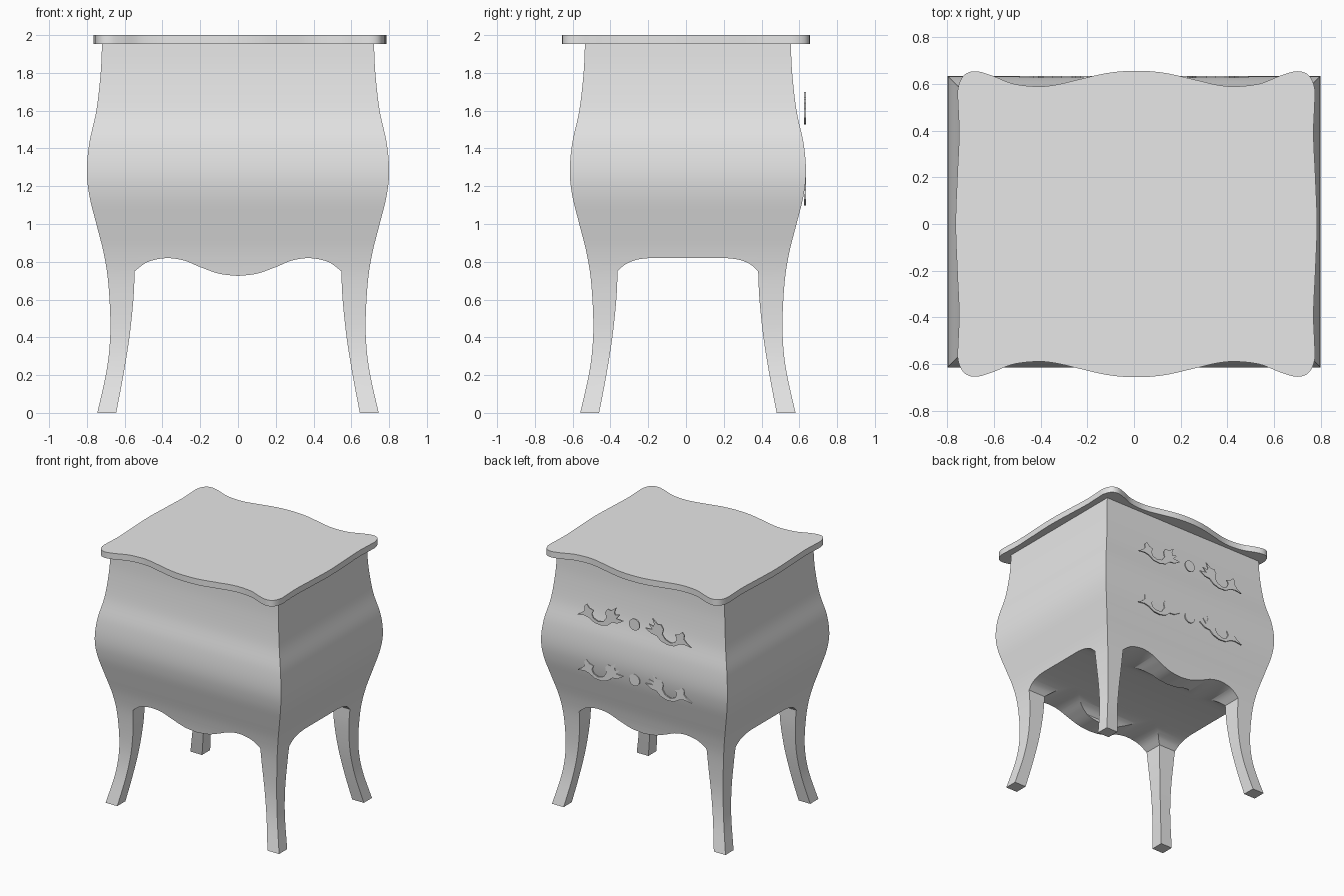
import bpy, bmesh, math

cube = bpy.data.objects.get("Cube")
if cube:
    bpy.data.objects.remove(cube, do_unlink=True)

grey = bpy.data.materials.new("plain_grey")
grey.use_nodes = True
grey.diffuse_color = (0.8, 0.8, 0.8, 1)
grey.node_tree.nodes["Principled BSDF"].inputs["Base Color"].default_value = (0.8, 0.8, 0.8, 1)

BODY_Y = 0.01     # the carcass sits slightly to the back
DEPTH_CUT = 0.175  # half depth is half width minus this


def spline(pts, closed=False, steps=6):
    """Catmull-Rom curve through 2D points."""
    n = len(pts)
    get = (lambda i: pts[i % n]) if closed else (lambda i: pts[min(max(i, 0), n - 1)])
    out = []
    for i in range(n if closed else n - 1):
        a, b, c, d = (get(i + k) for k in (-1, 0, 1, 2))
        for s in range(steps):
            t = s / steps
            out.append(tuple(
                0.5 * (2 * q + (r - p) * t + (2 * p - 5 * q + 4 * r - w) * t * t
                       + (3 * q - p - 3 * r + w) * t ** 3)
                for p, q, r, w in zip(a, b, c, d)))
    if not closed:
        out.append(tuple(pts[-1]))
    return out


def finish(bm, name):
    bmesh.ops.recalc_face_normals(bm, faces=bm.faces)
    mesh = bpy.data.meshes.new(name)
    bm.to_mesh(mesh)
    bm.free()
    mesh.materials.append(grey)
    obj = bpy.data.objects.new(name, mesh)
    bpy.context.collection.objects.link(obj)
    return obj


def activate(obj):
    bpy.ops.object.select_all(action='DESELECT')
    obj.select_set(True)
    bpy.context.view_layer.objects.active = obj


def smooth(obj):
    activate(obj)
    bpy.ops.object.shade_smooth_by_angle(angle=math.radians(30))


def prism(name, outline, place, start, end):
    """Extrude a 2D outline; place(u, v, w) maps it into space."""
    bm = bmesh.new()
    rings = [[bm.verts.new(place(u, v, w)) for u, v in outline] for w in (start, end)]
    n = len(outline)
    for ring in rings:
        bm.faces.new(ring)
    for i in range(n):
        j = (i + 1) % n
        bm.faces.new((rings[0][i], rings[0][j], rings[1][j], rings[1][i]))
    return finish(bm, name)


# Carcass: bulging rectangular loft from feet to top
profile = spline([(.745, 0), (.70, .2), (.68, .35), (.676, .5), (.688, .7), (.712, .85),
                  (.75, 1.0), (.787, 1.15), (.80, 1.28), (.787, 1.43), (.75, 1.6),
                  (.727, 1.8), (.72, 1.955)])
bm = bmesh.new()
rings = []
for hx, z in profile:
    hy = hx - DEPTH_CUT
    rings.append([bm.verts.new((sx * hx, BODY_Y + sy * hy, z))
                  for sx, sy in ((-1, -1), (1, -1), (1, 1), (-1, 1))])
for low, high in zip(rings, rings[1:]):
    for i in range(4):
        j = (i + 1) % 4
        bm.faces.new((low[i], low[j], high[j], high[i]))
bm.faces.new(rings[0])
bm.faces.new(rings[-1])
body = finish(bm, "cabinet_body_with_legs")

# Openings between the legs: curved inner leg edge plus shaped apron
inner_leg = spline([(.655, -.05), (.645, 0), (.607, .2), (.575, .4), (.554, .6), (.547, .75)])
wave = spline([(.547, .75), (.49, .793), (.43, .813), (.36, .819), (.28, .805),
               (.2, .772), (.1, .737), (0, .725)])
arch = spline([(.372, .75), (.33, .787), (.27, .811), (.2, .82)])


def opening(half):
    left = [(-u, z) for u, z in reversed(half) if u > 1e-6]
    return half + left


front_half = inner_leg[:-1] + wave
side_half = [(u - DEPTH_CUT, z) for u, z in inner_leg[:-1]] + arch
cutters = [
    prism("front_opening_cutter", opening(front_half), lambda u, v, w: (u, w, v), -1, 1),
    prism("side_opening_cutter", opening(side_half), lambda u, v, w: (w, u + BODY_Y, v), -1, 1),
]
for cutter in cutters:
    cutter.hide_render = True
    mod = body.modifiers.new("opening", 'BOOLEAN')
    mod.operation = 'DIFFERENCE'
    mod.solver = 'EXACT'
    mod.object = cutter
    activate(body)
    bpy.ops.object.modifier_apply(modifier=mod.name)
    bpy.data.objects.remove(cutter, do_unlink=True)
smooth(body)

# Top slab with serpentine edges
quarter = [(0, .657), (.12, .648), (.25, .619), (.35, .596), (.43, .59), (.53, .602),
           (.62, .637), (.69, .655), (.74, .637), (.765, .58), (.764, .5), (.76, .38),
           (.768, .2), (.775, 0)]
outline = (quarter
           + [(x, -y) for x, y in reversed(quarter[:-1])]
           + [(-x, -y) for x, y in quarter[1:]]
           + [(-x, y) for x, y in reversed(quarter[1:-1])])
top = prism("top_slab", spline(outline, closed=True),
            lambda u, v, w: (u + .01, v, w), 1.953, 2.0)
smooth(top)

# Drawer ornaments on the back: a round plate between two leafy scrolls
scroll = [(.49, -.05), (.45, -.025), (.425, 0), (.43, .03), (.41, .05), (.385, .025),
          (.35, .015), (.365, -.015), (.35, -.045), (.31, -.06), (.265, -.045), (.24, -.01),
          (.25, .03), (.23, .06), (.2, .055), (.155, .09), (.17, .05), (.165, .03),
          (.125, .04), (.155, .005), (.095, 0), (.145, -.03), (.19, -.035), (.225, -.065),
          (.28, -.082), (.34, -.078), (.39, -.05), (.43, -.042)]
disc = [(.045 * math.cos(a * math.tau / 24), .045 * math.sin(a * math.tau / 24))
        for a in range(24)]
for row, height in (("upper", 1.61), ("lower", 1.18)):
    for part, shape, side in (("left_scroll", scroll, 1), ("right_scroll", scroll, -1),
                              ("round_plate", disc, 1)):
        prism(f"{row}_{part}", shape,
              lambda u, v, w: (side * u, w, height + v), .626, .635)
